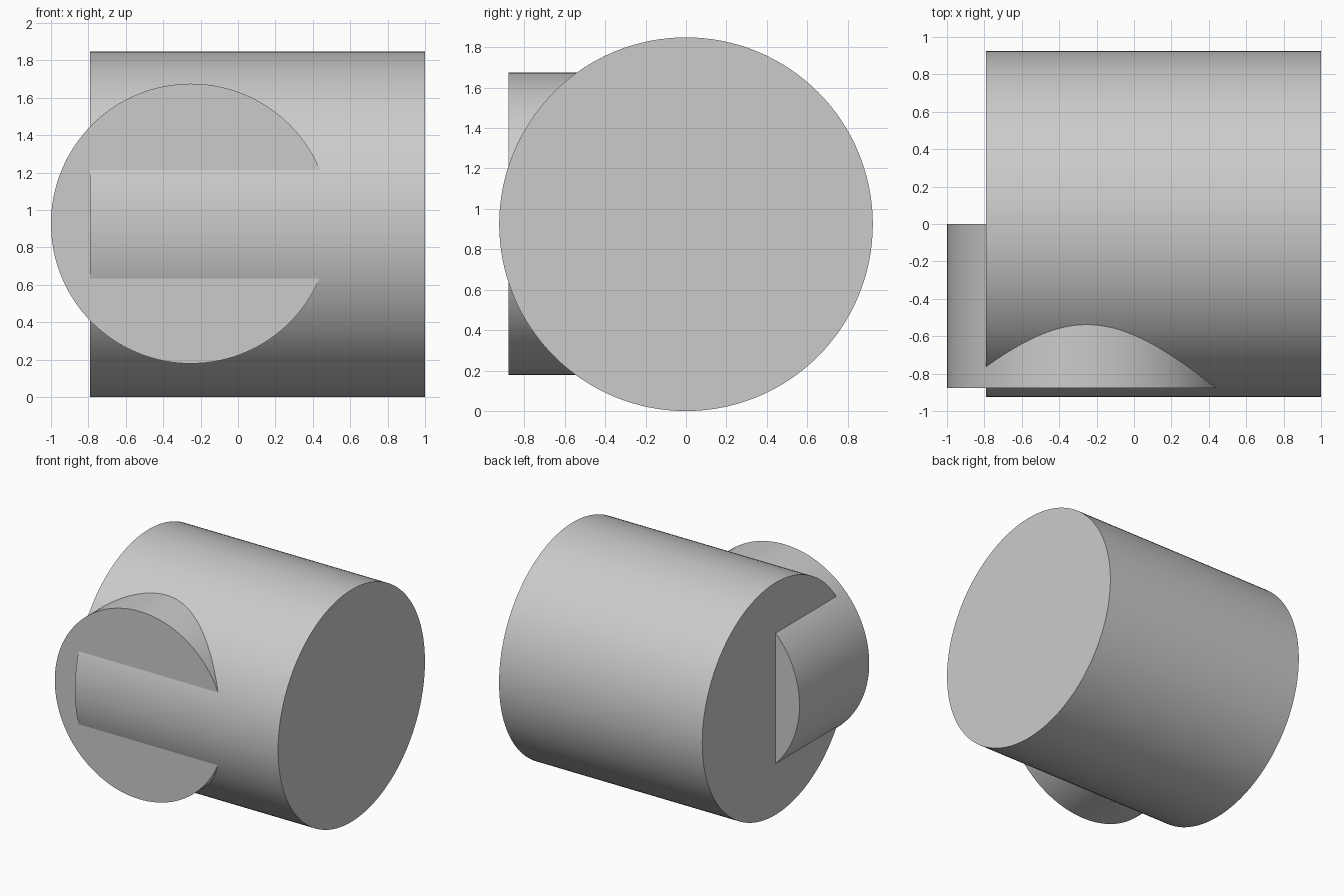
import bpy
import math

if "Cube" in bpy.data.objects:
    bpy.data.objects.remove(bpy.data.objects["Cube"], do_unlink=True)

# Single plain grey
grey = bpy.data.materials.new("plain grey")
grey.use_nodes = True
color = (0.6, 0.6, 0.6, 1)
grey.diffuse_color = color
grey.node_tree.nodes["Principled BSDF"].inputs["Base Color"].default_value = color


def cylinder(name, radius, length, center, rotation):
    bpy.ops.mesh.primitive_cylinder_add(vertices=128, radius=radius, depth=length,
                                        location=center, rotation=rotation)
    obj = bpy.context.object
    obj.name = name
    obj.data.materials.append(grey)
    bpy.ops.object.transform_apply(location=False, rotation=True, scale=True)
    bpy.ops.object.shade_smooth_by_angle(angle=math.radians(30))
    return obj


AXIS_Z = 0.924

# Large drum lying along x
cylinder("main_drum", 0.924, 1.79, (0.105, 0, AXIS_Z), (0, math.pi / 2, 0))

# Smaller drum running forward from the main axis
cylinder("front_drum", 0.748, 0.877, (-0.252, -0.4385, AXIS_Z + 0.003), (math.pi / 2, 0, 0))
